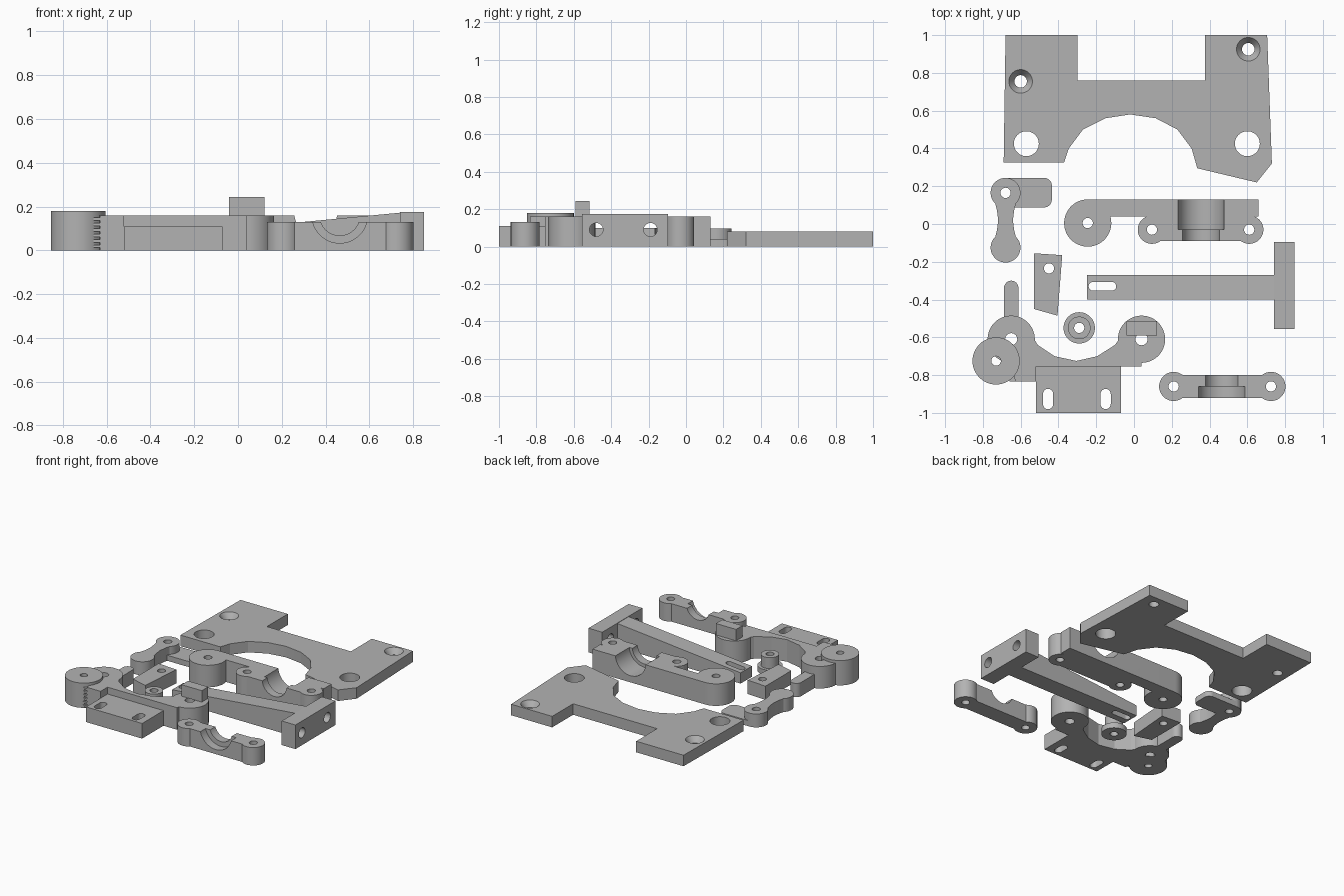
import bpy, bmesh, math
from mathutils import Matrix, Vector

cube = bpy.data.objects.get("Cube")
if cube:
    bpy.data.objects.remove(cube, do_unlink=True)

grey = bpy.data.materials.new("plain_grey")
grey.use_nodes = True
grey.diffuse_color = (0.45, 0.45, 0.45, 1)
grey.node_tree.nodes["Principled BSDF"].inputs["Base Color"].default_value = (0.45, 0.45, 0.45, 1)


def make(name, bm):
    bmesh.ops.recalc_face_normals(bm, faces=bm.faces)
    mesh = bpy.data.meshes.new(name)
    bm.to_mesh(mesh)
    bm.free()
    mesh.materials.append(grey)
    ob = bpy.data.objects.new(name, mesh)
    bpy.context.scene.collection.objects.link(ob)
    return ob


def prism(name, outline, z0, z1):
    bm = bmesh.new()
    face = bm.faces.new([bm.verts.new((x, y, z0)) for x, y in outline])
    ext = bmesh.ops.extrude_face_region(bm, geom=[face])["geom"]
    verts = [v for v in ext if isinstance(v, bmesh.types.BMVert)]
    bmesh.ops.translate(bm, verts=verts, vec=(0, 0, z1 - z0))
    return make(name, bm)


def box(name, x0, x1, y0, y1, z0, z1):
    return prism(name, [(x0, y0), (x1, y0), (x1, y1), (x0, y1)], z0, z1)


def cyl(name, x, y, r, z0, z1, r_top=None):
    bm = bmesh.new()
    bmesh.ops.create_cone(bm, cap_ends=True, segments=48, radius1=r,
                          radius2=r if r_top is None else r_top, depth=z1 - z0,
                          matrix=Matrix.Translation((x, y, (z0 + z1) / 2)))
    return make(name, bm)


def rod(axis, start, length, r):
    """Cylinder lying along X or Y, used for cross holes and cradles."""
    bm = bmesh.new()
    step = Vector((length, 0, 0)) if axis == "X" else Vector((0, length, 0))
    turn = Matrix.Rotation(math.pi / 2, 4, "Y" if axis == "X" else "X")
    bmesh.ops.create_cone(bm, cap_ends=True, segments=48, radius1=r, radius2=r, depth=length,
                          matrix=Matrix.Translation(Vector(start) + step / 2) @ turn)
    return make("rod", bm)


def stadium(name, a, b, r, z0, z1):
    ang = math.atan2(b[1] - a[1], b[0] - a[0])
    pts = []
    for (cx, cy), base in ((b, ang - math.pi / 2), (a, ang + math.pi / 2)):
        for i in range(17):
            t = base + math.pi * i / 16
            pts.append((cx + r * math.cos(t), cy + r * math.sin(t)))
    return prism(name, pts, z0, z1)


def combine(target, tools, op):
    for tool in tools:
        mod = target.modifiers.new("bool", "BOOLEAN")
        mod.operation, mod.solver, mod.object = op, "EXACT", tool
        bpy.context.view_layer.update()
        deps = bpy.context.evaluated_depsgraph_get()
        mesh = bpy.data.meshes.new_from_object(target.evaluated_get(deps))
        target.modifiers.clear()
        target.data = mesh
        bpy.data.objects.remove(tool, do_unlink=True)


def join(target, *tools):
    combine(target, tools, "UNION")


def cut(target, *tools):
    combine(target, tools, "DIFFERENCE")


def hole(x, y, r=0.027):
    return cyl("hole", x, y, r, -0.1, 0.4)


# Mounting plate with a large faceted cut-out and countersunk screw holes
plate = prism("mounting_plate", [
    (-0.68, 1), (-0.69, 0.325), (-0.37, 0.325), (-0.345, 0.4), (-0.27, 0.5), (-0.15, 0.56),
    (-0.02, 0.58), (0.115, 0.56), (0.23, 0.5), (0.305, 0.4), (0.335, 0.295), (0.65, 0.22),
    (0.73, 0.32), (0.705, 1), (0.375, 1), (0.375, 0.76), (-0.3, 0.76), (-0.3, 1)], 0, 0.08)
cut(plate, hole(-0.57, 0.425, 0.066), hole(0.6, 0.425, 0.066))
for x, y in ((-0.6, 0.755), (0.605, 0.925)):
    cut(plate, hole(x, y, 0.033), cyl("countersink", x, y, 0.03, 0.035, 0.081, 0.063))

# Waisted link with a low side tab
link = cyl("waisted_link", -0.68, 0.165, 0.079, 0, 0.097)
waist = [(0.055, 0.11), (0.045, 0.07), (0.039, 0.02), (0.045, -0.03), (0.055, -0.07)]
right = [(-0.68 + w, y) for w, y in waist]
left = [(-0.68 - w, y) for w, y in reversed(waist)]
join(link, cyl("end", -0.68, -0.125, 0.079, 0, 0.097), prism("waist", right + left, 0, 0.097))
tab = box("tab", -0.68, -0.475, 0.088, 0.244, 0, 0.04)
join(tab, stadium("tab_end", (-0.475, 0.128), (-0.475, 0.204), 0.04, 0, 0.04))
join(link, tab)
cut(link, hole(-0.68, 0.165))

# Pivot arm with a stepped bearing cradle
arm = cyl("pivot_arm", -0.245, 0.005, 0.125, 0, 0.16)
join(arm, box("beam", -0.245, 0.66, 0.04, 0.13, 0, 0.16),
     box("cradle_block", 0.095, 0.61, -0.09, 0.1, 0, 0.16),
     cyl("boss", 0.095, -0.03, 0.075, 0, 0.16), cyl("boss", 0.61, -0.03, 0.075, 0, 0.16))
cut(arm, hole(-0.245, 0.005), hole(0.095, -0.03), hole(0.61, -0.03),
    rod("Y", (0.355, -0.03, 0.17), 0.3, 0.122), rod("Y", (0.355, -0.3, 0.17), 0.4, 0.098))

# Bearing cap
cap = box("bearing_cap", 0.21, 0.725, -0.92, -0.8, 0, 0.13)
join(cap, cyl("boss", 0.21, -0.86, 0.077, 0, 0.13), cyl("boss", 0.725, -0.86, 0.077, 0, 0.13))
cut(cap, hole(0.21, -0.86), hole(0.725, -0.86),
    rod("Y", (0.465, -1.1, 0.16), 0.24, 0.127), rod("Y", (0.465, -1.1, 0.16), 0.5, 0.092))

# Tapered spacer block
spacer = prism("tapered_spacer", [(-0.53, -0.155), (-0.53, -0.45), (-0.405, -0.485),
                                  (-0.38, -0.165)], 0, 0.1)
cut(spacer, hole(-0.45, -0.235))

# T-shaped bracket: a sloping bar with a slot, and a cross head with bolt holes
bracket = box("t_bracket", -0.25, 0.78, -0.4, -0.27, 0, 0.175)
slope = prism("slope", [(-0.3, 0.073), (0.74, 0.172), (0.74, 0.3), (-0.3, 0.3)], -0.2, 0.2)
slope.data.transform(Matrix.Translation((0, -0.33, 0)) @ Matrix.Rotation(math.pi / 2, 4, "X"))
cut(bracket, slope)
join(bracket, box("head", 0.74, 0.85, -0.555, -0.095, 0, 0.175))
cut(bracket, stadium("slot", (-0.217, -0.33), (-0.117, -0.33), 0.023, -0.1, 0.3),
    rod("X", (0.65, -0.48, 0.09), 0.3, 0.036), rod("X", (0.65, -0.19, 0.09), 0.3, 0.036))

# Flanged bushing
bushing = cyl("flanged_bushing", -0.29, -0.55, 0.083, 0, 0.04)
join(bushing, cyl("hub", -0.29, -0.55, 0.06, 0, 0.12))
cut(bushing, hole(-0.29, -0.55))

# Cradle frame: two bosses bridged by a faceted hollow
frame = prism("cradle_frame", [
    (-0.63, -0.835), (-0.52, -0.835), (-0.52, -0.755), (0.04, -0.755), (0.04, -0.61),
    (-0.035, -0.545), (-0.1, -0.64), (-0.195, -0.7), (-0.305, -0.725), (-0.42, -0.7),
    (-0.51, -0.64), (-0.575, -0.53), (-0.65, -0.61)], 0, 0.16)
join(frame, cyl("boss", -0.65, -0.61, 0.125, 0, 0.16), cyl("boss", 0.04, -0.61, 0.125, 0, 0.16),
     stadium("finger", (-0.65, -0.338), (-0.65, -0.56), 0.038, 0, 0.1))
cut(frame, hole(-0.65, -0.61, 0.032), hole(0.04, -0.61, 0.032))
box("stop_block", -0.04, 0.122, -0.59, -0.517, 0.16, 0.243)

# Slotted foot of the frame
foot = box("slotted_foot", -0.52, -0.07, -1, -0.755, 0, 0.11)
for x in (-0.455, -0.15):
    cut(foot, stadium("slot", (x, -0.953), (x, -0.9), 0.027, -0.1, 0.3))

# Round knob with a stack of thin ridges beside the frame
knob = cyl("round_knob", -0.73, -0.725, 0.125, 0, 0.18)
cut(knob, hole(-0.73, -0.725, 0.025))
for i in range(6):
    z = 0.012 + i * 0.025
    box(f"knob_ridge_{i + 1}", -0.66, -0.628, -0.835, -0.77, z, z + 0.013)

# Smooth round walls while keeping the corners crisp
bpy.ops.object.select_all(action="DESELECT")
for ob in bpy.context.scene.objects:
    if ob.type == "MESH" and grey.name in ob.data.materials:
        ob.select_set(True)
        bpy.context.view_layer.objects.active = ob
bpy.ops.object.shade_smooth_by_angle(angle=math.radians(18))
